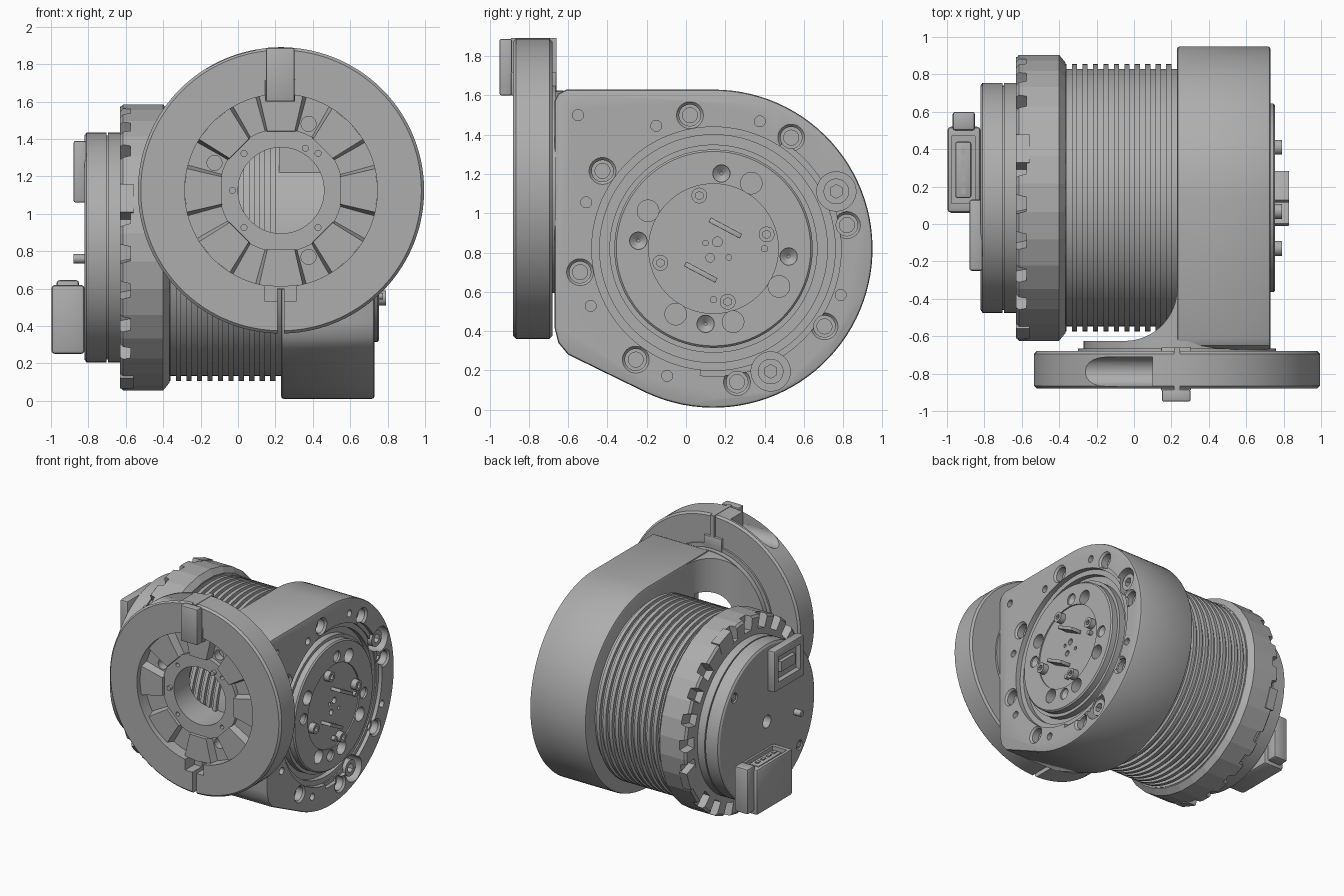
import bpy, bmesh, math
from math import cos, sin, radians
from mathutils import Matrix, Vector

cube = bpy.data.objects.get("Cube")
if cube:
    bpy.data.objects.remove(cube, do_unlink=True)

MAIN = (0.14, 0.82)    # drive axis along x, as (y, z)
DISC = (0.23, 1.125)   # clamp disc axis along y, as (x, z)

metal = bpy.data.materials.new("grey metal")
metal.use_nodes = True
metal.diffuse_color = (0.42, 0.42, 0.42, 1)
metal.node_tree.nodes["Principled BSDF"].inputs["Base Color"].default_value = (0.42, 0.42, 0.42, 1)
parts = []


def place(axis, u, v, a):
    """Point with plane coordinates u, v at distance a along the axis."""
    return {"X": (a, u, v), "Y": (u, a, v), "Z": (u, v, a)}[axis]


def finish(name, bm, smooth=True):
    bmesh.ops.recalc_face_normals(bm, faces=bm.faces)
    mesh = bpy.data.meshes.new(name)
    bm.to_mesh(mesh)
    bm.free()
    ob = bpy.data.objects.new(name, mesh)
    bpy.context.collection.objects.link(ob)
    ob["smooth"] = smooth
    parts.append(ob)
    return ob


def loft(name, rings, smooth=True):
    bm = bmesh.new()
    loops = [[bm.verts.new(p) for p in ring] for ring in rings]
    n = len(loops[0])
    for a, b in zip(loops, loops[1:]):
        for i in range(n):
            bm.faces.new((a[i], a[(i + 1) % n], b[(i + 1) % n], b[i]))
    bm.faces.new(loops[0])
    bm.faces.new(loops[-1])
    return finish(name, bm, smooth)


def lathe(name, axis, c, profile, n=96, smooth=True):
    """Solid of revolution from (radius, distance) pairs."""
    ts = [2 * math.pi * (i + 0.5) / n for i in range(n)]
    return loft(name, [[place(axis, c[0] + r * cos(t), c[1] + r * sin(t), a) for t in ts]
                       for r, a in profile], smooth)


def rod(name, axis, c, r, a0, a1, n=28):
    return lathe(name, axis, c, [(r, a0), (r, a1)], n)


def prism(name, axis, pts, a0, a1):
    return loft(name, [[place(axis, u, v, a) for u, v in pts] for a in (a0, a1)])


def box(name, lo, hi, bevel=0.0, tilt=0.0):
    bm = bmesh.new()
    bmesh.ops.create_cube(bm, size=1)
    lo, hi = Vector(lo), Vector(hi)
    bmesh.ops.transform(bm, verts=bm.verts, matrix=Matrix.Translation((lo + hi) / 2)
                        @ Matrix.Rotation(radians(tilt), 4, "X") @ Matrix.Diagonal((*(hi - lo), 1)))
    if bevel:
        bmesh.ops.bevel(bm, geom=bm.edges[:], offset=bevel, segments=2, profile=0.5, affect="EDGES")
    return finish(name, bm)


def polar(c, r, deg):
    return c[0] + r * cos(radians(deg)), c[1] + r * sin(radians(deg))


def arc(c, r, d0, d1, n):
    return [polar(c, r, d0 + (d1 - d0) * i / n) for i in range(n + 1)]


def bake(ob):
    dg = bpy.context.evaluated_depsgraph_get()
    ob.data = bpy.data.meshes.new_from_object(ob.evaluated_get(dg))
    ob.modifiers.clear()


def carve(ob, tools, op="DIFFERENCE"):
    """Combine the tools, apply them to the part and remove them."""
    bm = bmesh.new()
    for t in tools:
        bm.from_mesh(t.data)
        parts.remove(t)
        bpy.data.objects.remove(t, do_unlink=True)
    tool = finish("cutter", bm)
    tool.hide_render = True
    mod = ob.modifiers.new("cut", "BOOLEAN")
    mod.operation, mod.object, mod.solver, mod.use_self = op, tool, "EXACT", True
    bake(ob)
    parts.remove(tool)
    bpy.data.objects.remove(tool, do_unlink=True)


def bore():
    return rod("cutter", "Y", DISC, 0.23, -1.1, -0.42, 64)


# Housing: round body with a square shoulder towards the disc
outline = arc(MAIN, 0.81, 245, 450, 60) + [(-0.61, 1.63), (-0.65, 1.61), (-0.67, 1.57),
                                           (-0.67, 0.42), (-0.65, 0.34), (-0.6, 0.28)]
housing = prism("housing", "X", outline, 0.23, 0.73)
bev = housing.modifiers.new("bevel", "BEVEL")
bev.width, bev.segments, bev.limit_method, bev.angle_limit = 0.015, 2, "ANGLE", radians(40)
bake(housing)
cuts = [bore(), rod("cutter", "X", MAIN, 0.62, 0.69, 0.9, 96),
        rod("cutter", "X", MAIN, 0.58, 0.65, 0.9, 96),
        rod("cutter", "X", (-0.55, 1.5), 0.028, 0.1, 0.9)]
cuts.append(prism("cutter", "X", arc(MAIN, 0.65, 264, 417, 40) + arc(MAIN, 0.4, 417, 264, 40), 0.7, 0.9))
for k in range(8):
    p = polar(MAIN, 0.69, 10 + 45 * k)
    cuts.append(lathe("cutter", "X", p, [(0.038, 0.5), (0.038, 0.66), (0.055, 0.66),
                                         (0.055, 0.715), (0.073, 0.735), (0.073, 0.9)], 28))
    lug = k in (0, 5)
    p = polar(MAIN, 0.69, 25 + 45 * k if k else 25)
    if k in (0, 6):
        cuts.append(rod("cutter", "X", p, 0.1, 0.61, 0.9))
    else:
        cuts.append(rod("cutter", "X", p, 0.028, 0.6, 0.9, 16))
carve(housing, cuts)

# Clamping screws in the two pockets
for side, deg in (("upper", 25), ("lower", 295)):
    screw = rod(side + "_pocket_screw", "X", polar(MAIN, 0.69, deg), 0.065, 0.58, 0.7)
    carve(screw, [rod("cutter", "X", polar(MAIN, 0.69, deg), 0.035, 0.65, 0.8, 6)])

# Output face with its ring of holes
face = lathe("output_face", "X", MAIN, [(0.53, 0.6), (0.53, 0.70), (0.505, 0.70),
                                        (0.505, 0.745), (0.495, 0.755)])
cuts = [rod("cutter", "X", MAIN, 0.33, 0.745, 0.9, 72)]
for deg in (60, 150, 240, 285, 330):
    cuts.append(rod("cutter", "X", polar(MAIN, 0.385, deg), 0.055, 0.67, 0.9))
for deg in (84, 174, 264, 354):
    cuts.append(lathe("cutter", "X", polar(MAIN, 0.385, deg), [(0.008, 0.71), (0.044, 0.74), (0.044, 0.9)], 24))
for r, deg, size in ((0.04, 60, 0.025), (0.05, 250, 0.022), (0.05, 145, 0.014), (0.09, 330, 0.014)):
    cuts.append(rod("cutter", "X", polar(MAIN, r, deg), size, 0.68, 0.9, 16))
carve(face, cuts)
for k in range(4):
    p = polar(MAIN, 0.28, 15 + 90 * k)
    screw = rod("face_screw", "X", p, 0.04, 0.73, 0.79)
    carve(screw, [rod("cutter", "X", p, 0.021, 0.765, 0.9, 6)])
for deg in (0, 270):
    rod("face_pin", "X", polar(MAIN, 0.26, deg), 0.018, 0.73, 0.775, 16)
for y, z in ((0.2, 0.925), (0.075, 0.7)):
    box("board_socket", (0.73, y - 0.09, z - 0.013), (0.83, y + 0.09, z + 0.013), 0.003, -28)

# Finned motor body
fins = [(0.715, -0.41), (0.715, -0.36)]
for k in range(10):
    x = -0.36 + 0.056 * k
    fins += [(0.688, x), (0.688, x + 0.028), (0.715, x + 0.028), (0.715, x + 0.056)]
fins += [(0.688, 0.2), (0.688, 0.5)]
lathe("finned_body", "X", MAIN, fins)

# Faceted rear ring with notches
ring = lathe("notched_ring", "X", MAIN, [(0.75, -0.63), (0.768, -0.615), (0.768, -0.4), (0.725, -0.365)], 32, False)
cuts = []
for k in range(24):
    deg = 15 * k + 2.5
    if k % 6 == 4:
        continue
    cuts.append(loft("cutter", [[place("X", *polar(MAIN, r, deg + s * w), x)
                                 for r, s in ((0.66, -1), (0.85, -1), (0.85, 1), (0.66, 1))]
                                for x, w in ((-0.7, 5.2), (-0.575, 2.8))]))
carve(ring, cuts)
for k in range(4):
    c, s = cos(radians(70 + 90 * k)), sin(radians(70 + 90 * k))
    pad = [(MAIN[0] + r * c - t * s, MAIN[1] + r * s + t * c)
           for r, t in ((0.66, -0.08), (0.772, -0.08), (0.772, 0.08), (0.66, 0.08))]
    prism("ring_pad", "X", pad, -0.632, -0.56)

# Rear cap with centre hole and rim screws
cap = lathe("rear_cap", "X", MAIN, [(0.6, -0.82), (0.615, -0.81), (0.615, -0.703), (0.6, -0.703),
                                    (0.6, -0.694), (0.615, -0.694), (0.615, -0.6)])
carve(cap, [rod("cutter", "X", MAIN, 0.05, -0.9, -0.74)] +
      [rod("cutter", "X", polar(MAIN, 0.54, d), 0.038, -0.9, -0.79) for d in (40, 130, 220, 310)])
for d in (40, 130, 220, 310):
    rod("cap_screw", "X", polar(MAIN, 0.54, d), 0.028, -0.815, -0.77, 16)
rod("cap_pin", "X", (-0.22, 0.76), 0.025, -0.88, -0.8, 16)

# Rear connectors
plug = box("large_connector", (-0.998, 0.06, 0.25), (-0.82, 0.52, 0.62), 0.02)
carve(plug, [box("cutter", (-0.975, 0.11, 0.5), (-0.85, 0.47, 0.8))])
box("large_connector_core", (-0.955, 0.14, 0.4), (-0.87, 0.44, 0.61), 0.01)
box("large_connector_latch", (-0.97, 0.5, 0.28), (-0.85, 0.6, 0.645), 0.015)
for k in range(4):
    box("connector_contact", (-0.925, 0.16 + 0.07 * k, 0.6), (-0.9, 0.2 + 0.07 * k, 0.618))
socket = box("small_connector", (-0.88, -0.25, 1.06), (-0.81, 0.13, 1.39), 0.012)
carve(socket, [box("cutter", (-0.95, -0.2, 1.13), (-0.84, 0.08, 1.33))])
box("small_connector_core", (-0.87, -0.15, 1.19), (-0.82, 0.03, 1.27))

# Flared neck between housing and disc
neck = prism("neck_fillet", "Z", [(0.3, -0.345)] + arc((-0.05, -0.345), 0.28, 0, -90, 16)
             + [(-0.05, -0.67), (0.3, -0.67)], 0.5, 1.7)
carve(neck, [rod("cutter", "Y", DISC, 0.495, -0.9, -0.2, 96)], "INTERSECT")
carve(neck, [bore()])
flange = lathe("neck_flange", "Y", DISC, [(0.53, -0.69), (0.53, -0.665), (0.5, -0.665), (0.5, -0.625)])
carve(flange, [bore()])

# Clamp disc with recessed face, split and screw pocket
disc = lathe("clamp_disc", "Y", DISC, [(0.75, -0.88), (0.765, -0.865), (0.765, -0.695), (0.75, -0.68)], 128)
cuts = [bore(), rod("cutter", "Y", DISC, 0.515, -1, -0.78, 96),
        box("cutter", (0.21, -1, 0.2), (0.245, -0.6, 0.6)),
        box("cutter", (0.145, -1, 0.53), (0.31, -0.76, 0.7)),
        rod("cutter", "X", (-0.79, 1.79), 0.078, -0.6, 0.1, 32),
        box("cutter", (-0.6, -0.868, 1.79), (0.1, -0.712, 2.1))]
for deg in (67.5, 157.5, 292.5):
    cuts.append(rod("cutter", "Y", polar(DISC, 0.385, deg), 0.04, -1, -0.72))
carve(disc, cuts)
hub = rod("disc_hub", "Y", DISC, 0.33, -0.815, -0.76, 72)
carve(hub, [bore()] + [rod("cutter", "Y", polar(DISC, 0.28, 45 + 90 * k), 0.016, -1, -0.78, 16) for k in range(4)])
for deg in (60, 180):
    rod("hub_dowel", "Y", polar(DISC, 0.26, deg), 0.018, -0.84, -0.78, 16)
for k in range(8):
    loft("coupling_tooth", [[place("Y", *polar(DISC, r, 45 * k + s * w), y) for r, s in
                             ((0.325, -1), (0.517, -1), (0.517, 0), (0.517, 1), (0.325, 1))]
                            for y, w in ((-0.84, 13), (-0.77, 15.5))])
box("clamp_block", (0.15, -0.95, 1.6), (0.302, -0.885, 1.888), 0.01)
box("clamp_tab", (0.145, -0.89, 1.6), (0.305, -0.66, 1.72), 0.005)
box("clamp_spine", (0.213, -0.89, 1.7), (0.247, -0.66, 1.893))

for ob in parts:
    ob.data.materials.clear()
    ob.data.materials.append(metal)
    for f in ob.data.polygons:
        f.material_index = 0
        f.use_smooth = ob["smooth"]
    if ob["smooth"]:
        ob.data.set_sharp_from_angle(angle=radians(28))
